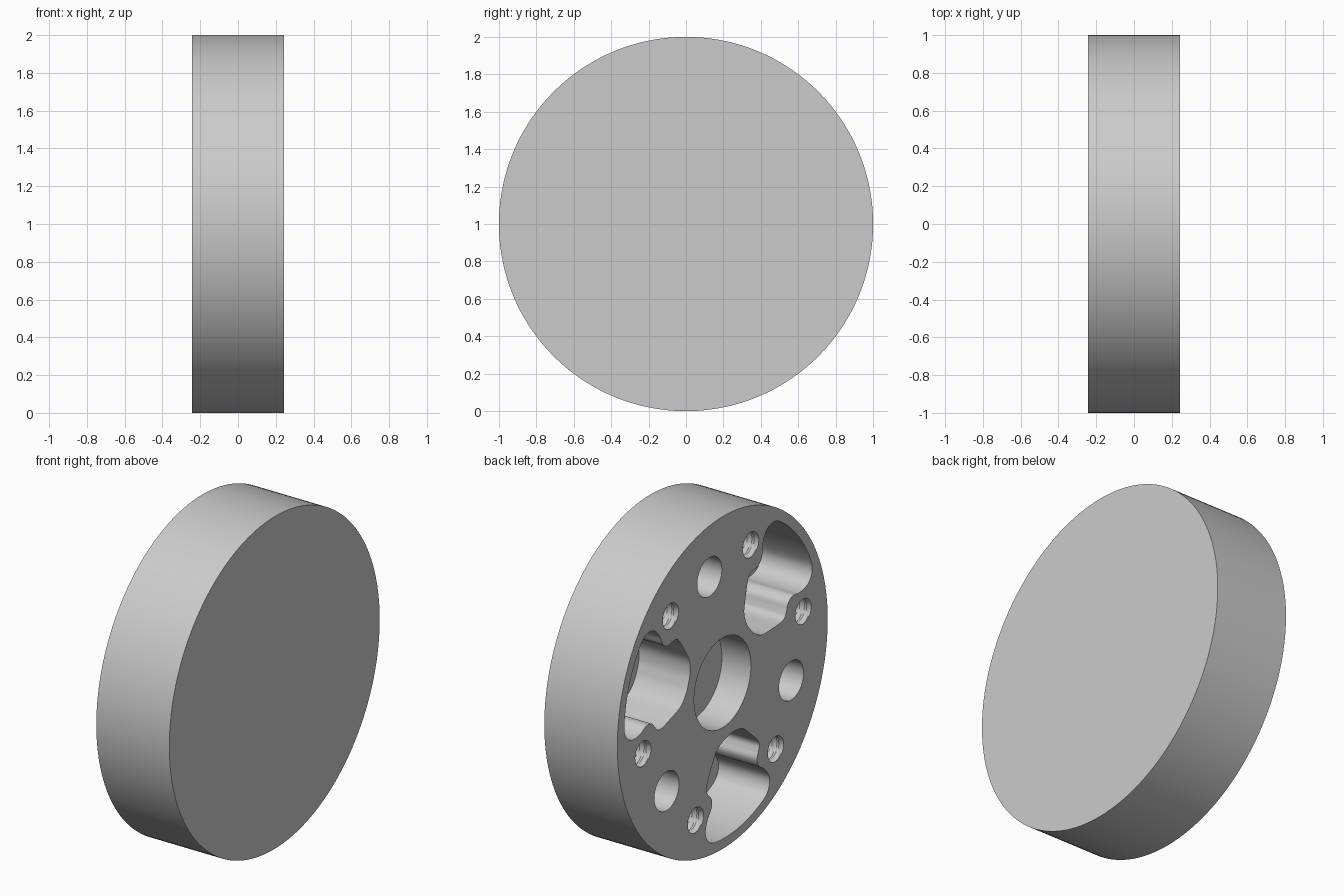
import bpy, bmesh, math
from mathutils import Vector, Matrix

if "Cube" in bpy.data.objects:
    bpy.data.objects.remove(bpy.data.objects["Cube"])

HALF = 0.243          # half thickness of the disc
OPEN = -HALF          # the pocketed face
PHASE = math.radians(40.2)

grey = bpy.data.materials.new("plain grey")
grey.use_nodes = True
colour = (0.6, 0.6, 0.6, 1)
grey.diffuse_color = colour
grey.node_tree.nodes["Principled BSDF"].inputs["Base Color"].default_value = colour


def place(u, v, x):
    """Point on the pocketed face (u to the right, v up) at depth x."""
    return Vector((x, -u, v + 1))


def loft(bm, rings):
    """Closed solid through equal-length rings."""
    loops = [[bm.verts.new(p) for p in ring] for ring in rings]
    for a, b in zip(loops, loops[1:]):
        for i in range(len(a)):
            j = (i + 1) % len(a)
            bm.faces.new((a[i], a[j], b[j], b[i]))
    bm.faces.new(loops[0])
    bm.faces.new(loops[-1])


def circle(r, n, cu=0, cv=0):
    return [(cu + r * math.cos(2 * math.pi * i / n),
             cv + r * math.sin(2 * math.pi * i / n)) for i in range(n)]


def prism(bm, outline, x0, x1):
    loft(bm, [[place(u, v, x) for u, v in outline] for x in (x0, x1)])


def smooth_loop(points, steps=5):
    """Catmull-Rom curve through a closed ring of points."""
    pts = [Vector(p) for p in points]
    out = []
    for i in range(len(pts)):
        a, b, c, d = (pts[(i + k - 1) % len(pts)] for k in range(4))
        for s in range(steps):
            t = s / steps
            out.append(0.5 * (2 * b + (c - a) * t + (2 * a - 5 * b + 4 * c - d) * t ** 2
                              + (3 * b - a - 3 * c + d) * t ** 3))
    return out


def thread(bm, cu, cv, depth, n=24, pitch=0.045, per=6):
    """Tapped hole: radius follows a triangular helical wave."""
    rings = []
    step = pitch / per
    for k in range(-3, int(depth / step) + 1):
        ring = []
        for i in range(n):
            phase = (k / per + i / n) % 1
            r = 0.068 + 0.03 * abs(phase - 0.5)
            a = 2 * math.pi * i / n
            ring.append(place(cu + r * math.cos(a), cv + r * math.sin(a), OPEN + k * step))
        rings.append(ring)
    loft(bm, rings)


def make_object(name, bm):
    bmesh.ops.recalc_face_normals(bm, faces=bm.faces)
    mesh = bpy.data.meshes.new(name)
    bm.to_mesh(mesh)
    bm.free()
    mesh.materials.append(grey)
    ob = bpy.data.objects.new(name, mesh)
    bpy.context.collection.objects.link(ob)
    return ob


# Solid disc
bm = bmesh.new()
prism(bm, circle(1, 144), -HALF, HALF)
disc = make_object("disc_body", bm)

# Half outline of a pocket: (radial, sideways), mirrored below
half = [(0.35, 0.06), (0.38, 0.13), (0.45, 0.19), (0.52, 0.242), (0.56, 0.255),
        (0.595, 0.24), (0.635, 0.218), (0.685, 0.228), (0.725, 0.268), (0.77, 0.297),
        (0.82, 0.308), (0.87, 0.288), (0.905, 0.24), (0.932, 0.13)]
pocket = smooth_loop([(0.345, 0)] + half + [(0.943, 0)] + [(w, -t) for w, t in reversed(half)])

# All cuts in one helper solid
START = OPEN - 0.05
bm = bmesh.new()
prism(bm, circle(0.27, 64), START, OPEN + 0.193)
for k in range(3):
    turn = PHASE + k * math.tau / 3
    spin = Matrix.Rotation(turn, 2)
    prism(bm, [spin @ p for p in pocket], START, OPEN + 0.34)
    a = turn + math.pi / 3
    prism(bm, circle(0.117, 40, 0.695 * math.cos(a), 0.695 * math.sin(a)), START, OPEN + 0.34)
    for side in (-1, 1):
        a = turn + side * math.pi / 6
        thread(bm, 0.774 * math.cos(a), 0.774 * math.sin(a), 0.34)
cutter = make_object("hole_cutter", bm)
cutter.hide_render = True

cut = disc.modifiers.new("holes", "BOOLEAN")
cut.operation = "DIFFERENCE"
cut.solver = "EXACT"
cut.object = cutter

bpy.ops.object.select_all(action="DESELECT")
bpy.context.view_layer.objects.active = disc
disc.select_set(True)
bpy.ops.object.modifier_apply(modifier=cut.name)
bpy.data.objects.remove(cutter)
bpy.ops.object.shade_smooth_by_angle(angle=math.radians(30))
